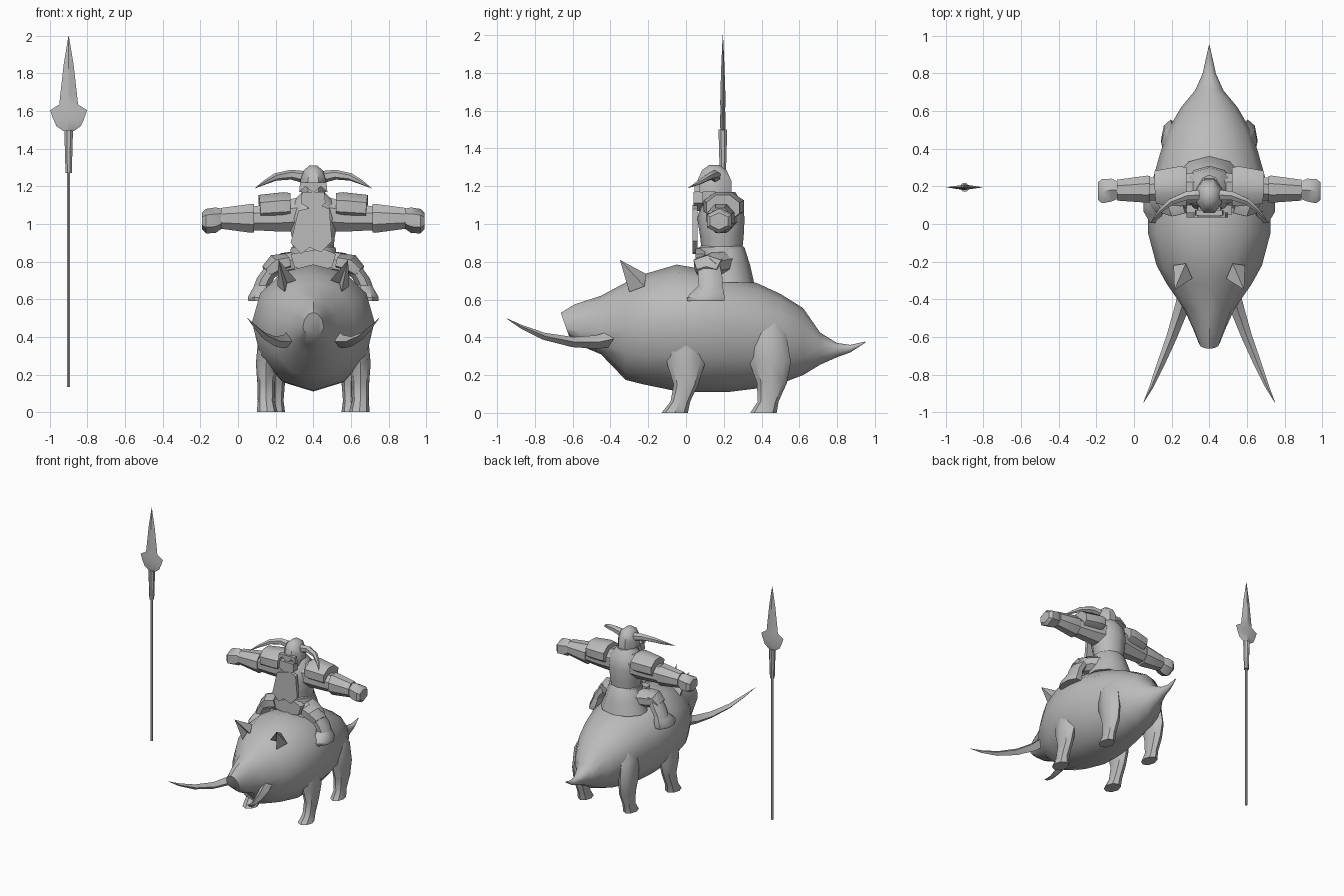
import bpy, bmesh, math
from mathutils import Vector

X0 = 0.4  # symmetry plane of boar and rider
grey = bpy.data.materials.new("plain grey")
grey.diffuse_color = (0.5, 0.5, 0.5, 1)


def finish(name, bm, mirror=False, x=X0, angle=40):
    bmesh.ops.recalc_face_normals(bm, faces=bm.faces)
    me = bpy.data.meshes.new(name)
    bm.to_mesh(me)
    bm.free()
    me.materials.append(grey)
    me.polygons.foreach_set("use_smooth", [True] * len(me.polygons))
    me.set_sharp_from_angle(angle=math.radians(angle))
    ob = bpy.data.objects.new(name, me)
    ob.location.x = x
    bpy.context.collection.objects.link(ob)
    if mirror:
        ob.modifiers.new("mirror", 'MIRROR').use_mirror_merge = False
    return ob


def skin(bm, rings):
    """Join equal rings of points into a closed skin."""
    vs = [[bm.verts.new(p) for p in r] for r in rings]
    n = len(vs[0])
    for a, b in zip(vs, vs[1:]):
        for i in range(n):
            bm.faces.new((a[i], a[(i + 1) % n], b[(i + 1) % n], b[i]))
    bm.faces.new(vs[0][::-1])
    bm.faces.new(vs[-1])


def tube(name, pts, n=8, axis=None, hint=(0, 0, 1), mirror=False, x=X0, turn=0.5, angle=40):
    """Tube along (x, y, z, side radius, hint radius); fixed ring axis if given."""
    bm = bmesh.new()
    c = [Vector(p[:3]) for p in pts]
    rings = []
    for i, p in enumerate(pts):
        t = Vector(axis) if axis else c[min(i + 1, len(c) - 1)] - c[max(i - 1, 0)]
        u = t.normalized().cross(Vector(hint)).normalized()
        v = u.cross(t.normalized())
        rings.append([c[i] + u * p[3] * math.cos(a) + v * p[4] * math.sin(a)
                      for a in ((k + turn) * math.tau / n for k in range(n))])
    skin(bm, rings)
    return finish(name, bm, mirror, x, angle)


def plate(name, outline, y, depth, mirror=False):
    """Flat plate with an x-z outline."""
    bm = bmesh.new()
    skin(bm, [[(px, y + d, pz) for px, pz in outline] for d in (0, depth)])
    return finish(name, bm, mirror)


# Boar body: y, top z, widest z, bottom z, half width, lean of ring
body = [(-.635, .53, .45, .41, .055, -.35), (-.56, .575, .43, .35, .085, -.2),
        (-.45, .62, .43, .31, .135, 0), (-.32, .69, .45, .175, .225, 0),
        (-.22, .735, .46, .15, .28, 0), (-.05, .785, .48, .115, .325, 0),
        (.1, .76, .48, .11, .325, 0), (.22, .735, .48, .11, .305, 0),
        (.38, .685, .46, .13, .26, 0), (.5, .63, .43, .155, .22, 0),
        (.62, .555, .39, .20, .15, 0), (.71, .425, .35, .255, .075, 0),
        (.80, .37, .34, .295, .035, 0), (.87, .36, .34, .32, .02, 0),
        (.95, .378, .375, .372, .002, 0)]
bm = bmesh.new()
rings = []
for y, top, mid, bot, w, lean in body:
    ring = []
    for k in range(12):
        a = k * math.tau / 12
        s = math.sin(a)
        z = mid + s * ((top - mid) if s > 0 else (mid - bot))
        ring.append((w * math.cos(a), y + lean * (z - mid), z))
    rings.append(ring)
skin(bm, rings)
finish("boar_body", bm)

# Boar legs
Z = (0, 0, 1)
Y = (0, 1, 0)
tube("boar_front_leg", [(.245, -.06, 0, .055, .07), (.25, -.03, .06, .045, .052),
                        (.25, .0, .15, .047, .065), (.25, .0, .26, .055, .1),
                        (.235, .0, .42, .055, .11)], 8, Z, Y, True, turn=0)
tube("boar_hind_leg", [(.20, .41, 0, .05, .07), (.20, .435, .06, .042, .055),
                       (.20, .455, .16, .05, .08), (.205, .445, .27, .052, .11),
                       (.20, .43, .42, .055, .10), (.18, .42, .52, .03, .05)],
     8, Z, Y, True, turn=0)

# Boar tusks and ears
tube("tusk", [(.12, -.36, .40, .042, .046), (.155, -.47, .375, .036, .036),
              (.20, -.60, .375, .028, .027), (.26, -.75, .405, .02, .019),
              (.31, -.87, .455, .01, .01), (.35, -.95, .50, .001, .001)], 4, mirror=True, turn=0)
bm = bmesh.new()
ear = [bm.verts.new(p) for p in ((.09, -.29, .70), (.15, -.30, .64), (.19, -.22, .67),
                                 (.125, -.21, .735), (.185, -.35, .81), (.14, -.255, .685))]
for f in ((0, 5, 4), (5, 1, 4), (1, 2, 4), (2, 3, 4), (3, 0, 4), (3, 2, 1, 5, 0)):
    bm.faces.new([ear[i] for i in f])
finish("boar_ear", bm, True)

# Rider torso, skirt and belt
tube("torso", [(0, .19, .84, .11, .105), (0, .19, .93, .12, .115), (0, .185, 1.03, .14, .125),
               (0, .19, 1.11, .125, .11), (0, .18, 1.17, .06, .08)], 10, Z, Y)
tube("skirt", [(0, .21, .69, .185, .15), (0, .20, .78, .15, .14),
               (0, .19, .875, .12, .12), (0, .19, .89, .105, .105)], 10, Z, Y)
tube("belt", [(0, .185, .835, .13, .125), (0, .185, .875, .125, .122)], 10, Z, Y)
plate("front_flap", [(-.08, 1.07), (.04, 1.10), (.085, 1.08), (.10, .91), (.04, .85),
                     (-.02, .875), (-.065, .84), (-.12, .90)], .035, .025)
plate("loin_guard", [(.05, .87), (.12, .84), (.10, .77), (0, .75), (-.10, .77), (-.12, .84)],
      .05, .05)

# Rider head, helmet and horns
tube("head", [(0, .14, 1.07, .05, .07), (0, .145, 1.12, .066, .09), (0, .15, 1.22, .068, .088)],
     8, Z, Y)
tube("helmet", [(0, .15, 1.17, .076, .098), (0, .15, 1.23, .074, .097),
                (0, .15, 1.285, .055, .07), (0, .15, 1.312, .02, .03)], 8, Z, Y)
plate("face_guard", [(-.07, 1.22), (.07, 1.22), (.075, 1.17), (.04, 1.20), (0, 1.165),
                     (-.04, 1.20), (-.075, 1.17)], .045, .03)
plate("beard", [(-.06, 1.17), (.06, 1.17), (.065, 1.11), (0, 1.07), (-.065, 1.11)], .04, .05)
tube("helmet_horn", [(.05, .155, 1.25, .032, .032), (.12, .15, 1.262, .026, .026),
                     (.20, .12, 1.25, .02, .02), (.26, .07, 1.22, .012, .012),
                     (.31, .01, 1.19, .001, .001)], 6, mirror=True)

# Rider arms
X = (1, 0, 0)
tube("upper_arm", [(.08, .19, 1.05, .09, .10), (.2, .19, 1.035, .075, .08),
                   (.325, .185, 1.03, .065, .068)], 8, X, Z, True)
tube("shoulder_pad", [(.12, .20, 1.095, .11, .075), (.155, .20, 1.095, .115, .08),
                      (.285, .195, 1.085, .095, .075)], 8, mirror=True)
tube("bracer", [(.315, .185, 1.03, .075, .082), (.33, .185, 1.03, .078, .083),
                (.49, .18, 1.03, .06, .06)], 8, X, Z, True)
tube("fist", [(.48, .18, 1.03, .05, .05), (.52, .18, 1.02, .07, .068),
              (.57, .175, 1.015, .075, .065), (.59, .175, 1.015, .055, .045)], 6, X, Z, True)

# Rider legs
tube("thigh", [(.06, .2, .79, .08, .075), (.15, .15, .785, .075, .065),
               (.21, .11, .77, .065, .055)], 8, mirror=True)
tube("knee_guard", [(.14, .13, .80, .085, .045), (.20, .115, .785, .085, .055),
                    (.245, .11, .745, .06, .04)], 6, mirror=True)
tube("shin", [(.205, .12, .78, .05, .065), (.255, .13, .71, .05, .07),
              (.285, .13, .64, .045, .065)], 8, Z, Y, True)
tube("boot", [(.29, .105, .592, .06, .105), (.29, .105, .61, .063, .108),
              (.275, .12, .65, .055, .085), (.265, .135, .685, .045, .06)], 8, Z, Y, True)

# Spear standing beside the boar
SX, SY = -.9, .195
tube("spear_shaft", [(0, SY, .135, .009, .009), (0, SY, 1.28, .009, .009)], 6, Z, Y, x=SX)
tube("spear_socket", [(0, SY, 1.27, .018, .018), (0, SY, 1.5, .025, .025)], 8, Z, Y, x=SX)
blade = [(1.495, .03, .012), (1.52, .065, .015), (1.56, .083, .015), (1.605, .098, .012),
         (1.635, .05, .014), (1.70, .043, .013), (1.85, .026, .008), (2.0, .001, .001)]
tube("spear_blade", [(0, SY, z, w, d) for z, w, d in blade], 4, Z, Y, x=SX, turn=0, angle=20)
